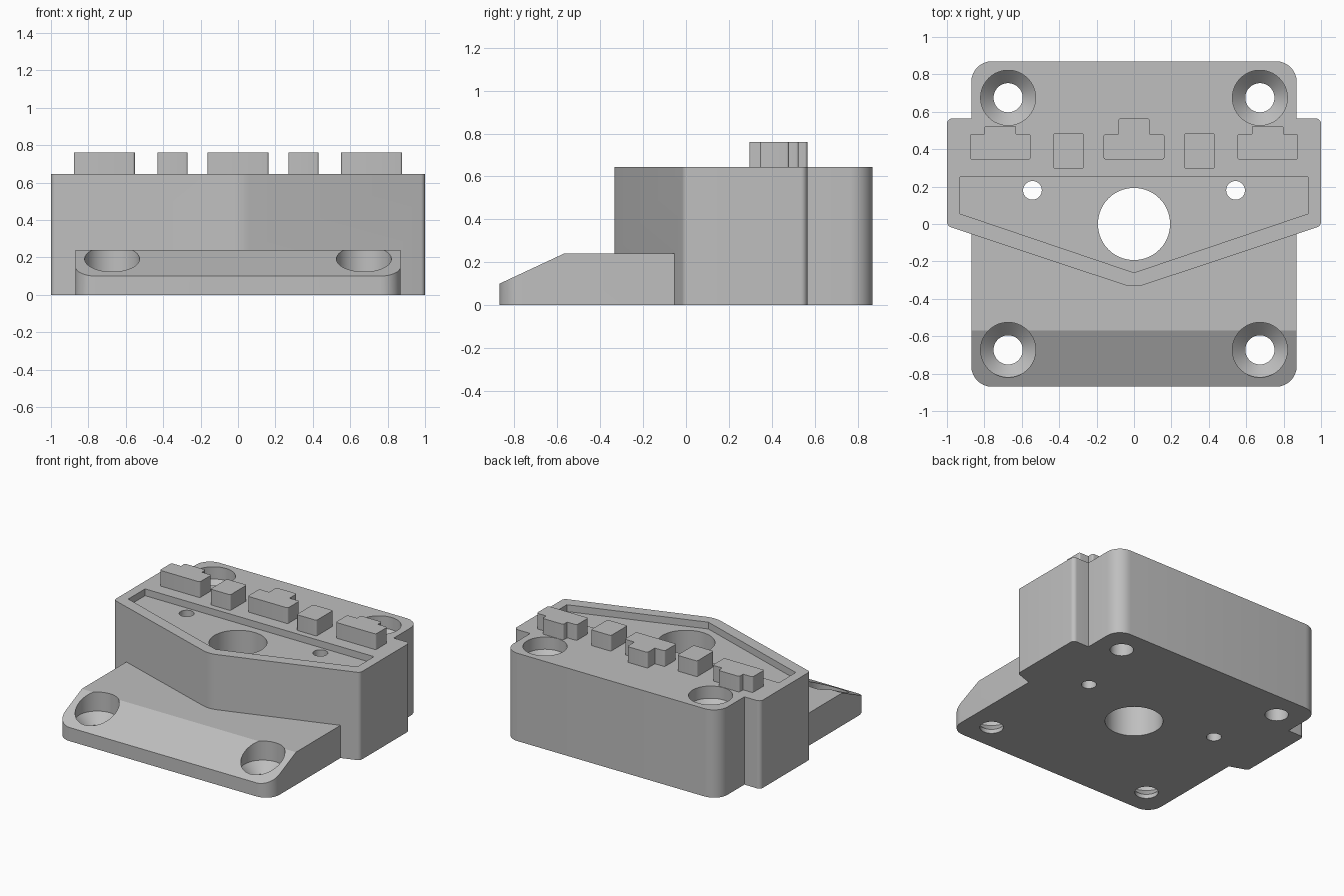
import bpy, bmesh, math
from mathutils import Vector

if "Cube" in bpy.data.objects:
    bpy.data.objects.remove(bpy.data.objects["Cube"])

grey = bpy.data.materials.new("plain_grey")
grey.diffuse_color = (0.52, 0.52, 0.52, 1)
grey.use_nodes = True
grey.node_tree.nodes["Principled BSDF"].inputs["Base Color"].default_value = grey.diffuse_color
TOP = 0.645


def rounded(points, steps=8):
    """Outline from (x, y, radius) corners, counter-clockwise."""
    out = []
    for i, (x, y, r) in enumerate(points):
        p = Vector((x, y, 0))
        if r == 0:
            out.append(p)
            continue
        a = (Vector((*points[i - 1][:2], 0)) - p).normalized()
        b = (Vector((*points[(i + 1) % len(points)][:2], 0)) - p).normalized()
        half = a.angle(b) / 2
        c = p + (a + b).normalized() * (r / math.sin(half))
        t = r / math.tan(half)
        s, e = (p + a * t - c).normalized(), (p + b * t - c).normalized()
        out += [c + s.slerp(e, k / steps) * r for k in range(steps + 1)]
    return out


def finish(name, bm):
    bmesh.ops.recalc_face_normals(bm, faces=bm.faces[:])
    me = bpy.data.meshes.new(name)
    bm.to_mesh(me)
    bm.free()
    me.materials.append(grey)
    ob = bpy.data.objects.new(name, me)
    bpy.context.collection.objects.link(ob)
    return ob


def prism(name, outline, z0, z1, slope=None):
    bm = bmesh.new()
    f = bm.faces.new([bm.verts.new((p.x, p.y, z0)) for p in outline])
    ext = bmesh.ops.extrude_face_region(bm, geom=[f])["geom"]
    bmesh.ops.translate(bm, vec=(0, 0, z1 - z0),
                        verts=[v for v in ext if isinstance(v, bmesh.types.BMVert)])
    if slope:
        cut = bmesh.ops.bisect_plane(bm, geom=bm.verts[:] + bm.edges[:] + bm.faces[:],
                                     plane_co=slope[0], plane_no=slope[1], clear_outer=True)
        bmesh.ops.holes_fill(bm, edges=[e for e in bm.edges if e.is_boundary])
    return finish(name, bm)


def turned(name, x, y, profile, n=64):
    """Solid of revolution about a vertical axis from (radius, z) rings."""
    bm = bmesh.new()
    rings = [[bm.verts.new((x + r * math.cos(2 * math.pi * k / n),
                            y + r * math.sin(2 * math.pi * k / n), z)) for k in range(n)]
             for r, z in profile]
    for lo, hi in zip(rings, rings[1:]):
        for k in range(n):
            j = (k + 1) % n
            bm.faces.new((lo[k], lo[j], hi[j], hi[k]))
    bm.faces.new(rings[0][::-1])
    bm.faces.new(rings[-1])
    return finish(name, bm)


def combine(target, tool, op):
    m = target.modifiers.new(op, "BOOLEAN")
    m.operation, m.solver, m.object = op, "EXACT", tool
    bpy.context.view_layer.objects.active = target
    bpy.ops.object.modifier_apply(modifier=m.name)
    bpy.data.objects.remove(tool)


# Tall body with side ears and a blunt V front
half = [(0.87, 0.565, 0), (0.87, 0.87, 0.11)]
body = prism("body", rounded(
    [(0, -0.343, 0.19), (1, -0.01, 0.03), (1, 0.565, 0.03)] + half
    + [(-x, y, r) for x, y, r in reversed(half)]
    + [(-1, 0.565, 0.03), (-1, -0.01, 0.03)]), 0, TOP)

# Low front foot with sloped nose
foot = prism("front_foot", rounded(
    [(-0.87, -0.87, 0.11), (0.87, -0.87, 0.11), (0.87, 0.3, 0), (-0.87, 0.3, 0)]),
    0, 0.24, ((0, -0.57, 0.24), (0, -0.14, 0.30)))
combine(body, foot, "UNION")

# Shallow pocket in the top
pocket = prism("pocket_cutter", rounded(
    [(-0.93, 0.25, 0), (-0.93, 0.055, 0), (0, -0.26, 0), (0.93, 0.055, 0), (0.93, 0.25, 0)]),
    TOP - 0.05, 0.8)
combine(body, pocket, "DIFFERENCE")

# Centre hole, pin holes and countersunk screw holes
combine(body, turned("centre_cutter", 0, 0, [(0.193, -0.1), (0.193, 0.9)]), "DIFFERENCE")
for s in (-1, 1):
    combine(body, turned("pin_cutter", s * 0.543, 0.18, [(0.05, -0.1), (0.05, 0.9)]), "DIFFERENCE")
    for y, seat in ((-0.673, 0.10), (0.675, TOP - 0.09)):
        combine(body, turned("screw_cutter", s * 0.673, y,
                             [(0.078, -0.1), (0.078, seat - 0.07), (0.147, seat), (0.147, 0.9)]),
                "DIFFERENCE")


# Raised studs along the top
def stud(name, x, w, y0, y1, bump=None):
    r = 0.012
    pts = [(x - w, y0, r), (x + w, y0, r), (x + w, y1, r)]
    if bump:
        bw, by = bump
        pts += [(x + bw, y1, 0), (x + bw, by, r), (x - bw, by, r), (x - bw, y1, 0)]
    pts.append((x - w, y1, r))
    return prism(name, rounded(pts, 5), TOP - 0.005, 0.76)


parts = [body, stud("centre_stud", 0, 0.163, 0.345, 0.48, (0.083, 0.565))]
for s, side in ((-1, "left"), (1, "right")):
    parts.append(stud(side + "_small_stud", s * 0.35, 0.081, 0.295, 0.487))
    parts.append(stud(side + "_outer_stud", s * 0.715, 0.163, 0.345, 0.48, (0.085, 0.525)))

bpy.ops.object.select_all(action="DESELECT")
for ob in parts:
    ob.select_set(True)
bpy.context.view_layer.objects.active = body
bpy.ops.object.shade_smooth_by_angle(angle=math.radians(20))
